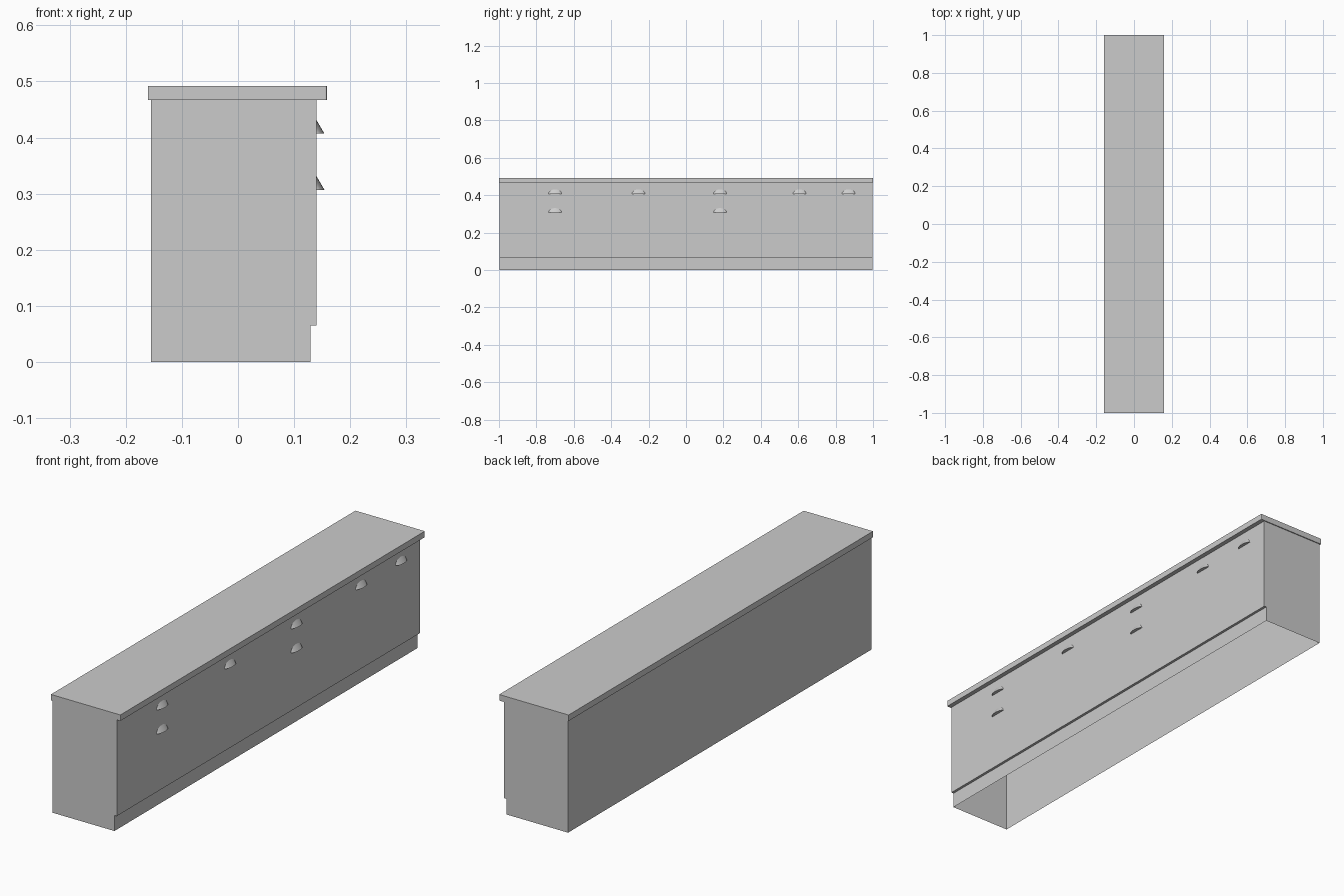
import bpy, bmesh
from math import sin, cos, pi

if "Cube" in bpy.data.objects:
    bpy.data.objects.remove(bpy.data.objects["Cube"])


def make_object(name, bm):
    bmesh.ops.recalc_face_normals(bm, faces=bm.faces)
    mesh = bpy.data.meshes.new(name)
    bm.to_mesh(mesh)
    bm.free()
    obj = bpy.data.objects.new(name, mesh)
    bpy.context.collection.objects.link(obj)
    return obj


# Cabinet carcass: side profile with toe kick, swept along y, open underneath
profile = [(0.129, 0), (0.129, 0.065), (0.14, 0.065), (0.14, 0.467),
           (-0.155, 0.467), (-0.155, 0)]
bm = bmesh.new()
near, far = [[bm.verts.new((x, y, z)) for x, z in profile] for y in (-0.996, 0.996)]
bm.faces.new(near)
bm.faces.new(far)
for i in (0, 1, 2, 4):      # toe board, toe ledge, front, back
    bm.faces.new((near[i], near[i + 1], far[i + 1], far[i]))
carcass = make_object("cabinet_carcass", bm)

# Countertop with softened front corners
bm = bmesh.new()
bmesh.ops.create_cube(bm, size=1)
for v in bm.verts:
    v.co = (v.co.x * 0.319 - 0.0005, v.co.y * 2.0, v.co.z * 0.025 + 0.4795)
corners = [e for e in bm.edges
           if all(v.co.x > 0 for v in e.verts)
           and abs(e.verts[0].co.z - e.verts[1].co.z) > 0.01]
bmesh.ops.bevel(bm, geom=corners, offset=0.003, segments=2, profile=0.5, affect='EDGES')
make_object("countertop", bm)


# Cup pull: wall arc joined by straight slopes to the lip arc, closed below
def cup_pull(name, y, z, half_width=0.035, height=0.024, depth=0.014, steps=12):
    bm = bmesh.new()
    angles = [pi * i / steps for i in range(steps + 1)]
    ends = [bm.verts.new((0.14, y + half_width * s, z)) for s in (1, -1)]
    wall = [ends[0]] + [bm.verts.new((0.14, y + half_width * cos(a), z + height * sin(a)))
                        for a in angles[1:-1]] + [ends[1]]
    lip = [ends[0]] + [bm.verts.new((0.14 + depth * sin(a), y + half_width * cos(a), z))
                       for a in angles[1:-1]] + [ends[1]]
    for i in range(steps):
        quad = dict.fromkeys((wall[i], wall[i + 1], lip[i + 1], lip[i]))
        bm.faces.new(list(quad))
    bm.faces.new(lip)
    bm.faces.new(wall)
    obj = make_object(name, bm)
    bpy.ops.object.select_all(action='DESELECT')
    obj.select_set(True)
    bpy.context.view_layer.objects.active = obj
    bpy.ops.object.shade_smooth_by_angle(angle=0.6)


for i, y in enumerate((-0.70, -0.254, 0.182, 0.607, 0.869)):
    cup_pull(f"upper_pull_{i + 1}", y, 0.407)
for i, y in enumerate((-0.70, 0.182)):
    cup_pull(f"lower_pull_{i + 1}", y, 0.307)
